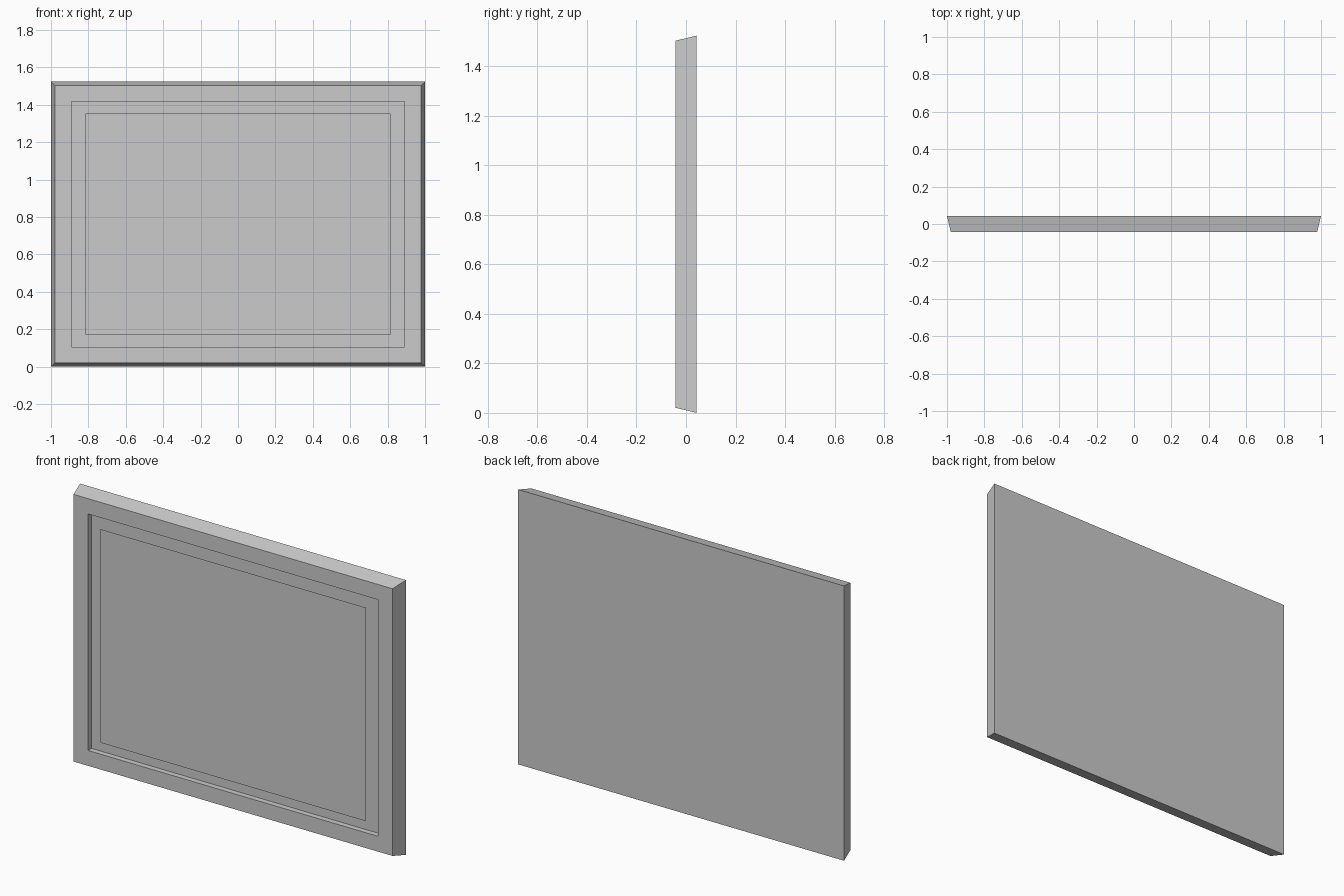
import bpy, bmesh

if "Cube" in bpy.data.objects:
    bpy.data.objects.remove(bpy.data.objects["Cube"])

CZ = 0.762          # height of the centre
FRONT, BACK, FLOOR = -0.043, 0.043, -0.012


def rect(bm, hw, hh, y):
    """Rectangle of four vertices in an upright plane."""
    return [bm.verts.new((sx * hw, y, CZ + sz * hh))
            for sx, sz in ((-1, -1), (1, -1), (1, 1), (-1, 1))]


def build(name, loops, cap_first, cap_last):
    """Skin a row of rectangles and cap the chosen ends."""
    bm = bmesh.new()
    rings = [rect(bm, *l) for l in loops]
    for a, b in zip(rings, rings[1:]):
        for i in range(4):
            j = (i + 1) % 4
            bm.faces.new((a[i], a[j], b[j], b[i]))
    if cap_first:
        bm.faces.new(rings[0][::-1])
    if cap_last:
        bm.faces.new(rings[-1])
    if cap_first:
        bmesh.ops.recalc_face_normals(bm, faces=bm.faces)
    mesh = bpy.data.meshes.new(name)
    bm.to_mesh(mesh)
    bm.free()
    obj = bpy.data.objects.new(name, mesh)
    bpy.context.collection.objects.link(obj)
    return obj


# Tapered frame with recessed backing board
build("frame", [(1.0, 0.762, BACK), (0.979, 0.741, FRONT),
                (0.89, 0.656, FRONT), (0.89, 0.656, FLOOR)], True, True)

# Flat picture sheet level with the frame front
build("picture_sheet", [(0.815, 0.592, FRONT)], False, True)
